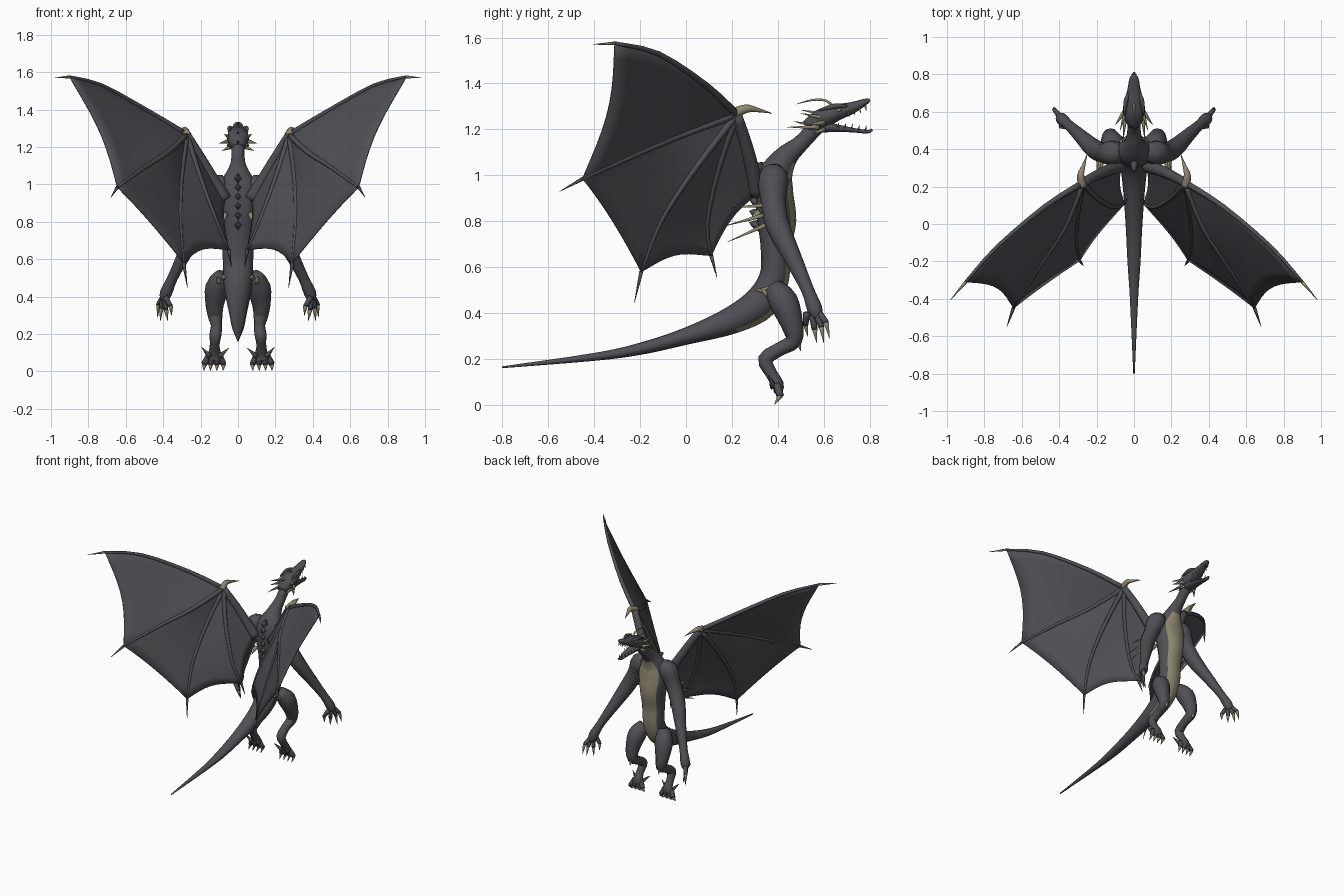
import bpy, bmesh, math
from mathutils import Vector

cube = bpy.data.objects.get("Cube")
if cube:
    bpy.data.objects.remove(cube, do_unlink=True)


def material(name, colour):
    mat = bpy.data.materials.new(name)
    mat.use_nodes = True
    mat.diffuse_color = (*colour, 1)
    mat.node_tree.nodes["Principled BSDF"].inputs["Base Color"].default_value = (*colour, 1)
    return mat


HIDE = material("charcoal hide", (0.08, 0.079, 0.09))
BONE = material("pale bone", (0.28, 0.25, 0.165))


def finish(name, bm, mats, mirror):
    mesh = bpy.data.meshes.new(name)
    bm.to_mesh(mesh)
    bm.free()
    for mat in mats:
        mesh.materials.append(mat)
    mesh.shade_smooth()
    obj = bpy.data.objects.new(name, mesh)
    bpy.context.collection.objects.link(obj)
    if mirror:
        mod = obj.modifiers.new("mirror", "MIRROR")
        mod.use_mirror_merge = False
    return obj


def smooth_path(points, steps):
    """Catmull-Rom curve through (x, y, z, side radius, depth radius) points."""
    pts = [tuple(p) if len(p) == 5 else (*p, p[3]) for p in points]
    out = []
    for i in range(len(pts) - 1):
        a, b, c, d = pts[max(i - 1, 0)], pts[i], pts[i + 1], pts[min(i + 2, len(pts) - 1)]
        for k in range(steps):
            t = k / steps
            out.append([q + t / 2 * (r - p + t * (2 * p - 5 * q + 4 * r - s + t * (3 * (q - r) + s - p)))
                        for p, q, r, s in zip(a, b, c, d)])
    return out + [list(pts[-1])]


def add_tube(bm, points, seg, steps, paint=None):
    path = smooth_path(points, steps)
    centres = [Vector(p[:3]) for p in path]
    rings = []
    for i, p in enumerate(path):
        tangent = (centres[min(i + 1, len(path) - 1)] - centres[max(i - 1, 0)]).normalized()
        side = Vector((1, 0, 0)) - tangent * tangent.x
        side.normalize()
        belly = tangent.cross(side)
        ring = []
        for k in range(seg):
            a = math.tau * k / seg
            ring.append(bm.verts.new(centres[i] + side * math.cos(a) * max(p[3], 0.001)
                                     + belly * math.sin(a) * max(p[4], 0.001)))
        rings.append(ring)
    for i in range(len(rings) - 1):
        for k in range(seg):
            n = (k + 1) % seg
            face = bm.faces.new((rings[i][k], rings[i][n], rings[i + 1][n], rings[i + 1][k]))
            if paint and paint(centres[i], math.sin(math.tau * (k + 0.5) / seg)):
                face.material_index = 1
    bm.faces.new(rings[0])
    bm.faces.new(rings[-1])


def tubes(name, paths, mat=HIDE, mirror=True, seg=8, steps=3, paint=None):
    bm = bmesh.new()
    for path in paths:
        add_tube(bm, path, seg, steps, paint)
    bmesh.ops.recalc_face_normals(bm, faces=bm.faces)
    return finish(name, bm, [mat, BONE], mirror)


def spike(base, tip, radius):
    return [(*base, radius), (*tip, 0.001)]


# Tail, torso and neck in one sweep, with the belly strip painted underneath
spine = [(-.8, .165, .004, .004), (-.4, .21, .022, .017), (-.2, .245, .035, .026),
         (0, .3, .045, .037), (.2, .37, .06, .06), (.33, .45, .075, .075),
         (.385, .56, .08, .065), (.39, .68, .085, .065), (.395, .8, .095, .085),
         (.385, .92, .115, .082), (.39, 1.0, .1, .075), (.435, 1.08, .052, .052),
         (.5, 1.14, .036, .036), (.57, 1.215, .036, .036)]
tubes("body", [[(0, *p) for p in spine]], mirror=False, seg=16, steps=4,
      paint=lambda c, s: s > 0.8 and c.y > 0.2 and c.z < 1.07)

# Head
skull = [(.53, 1.205, .035, .035), (.59, 1.245, .06, .045), (.66, 1.275, .05, .035),
         (.72, 1.293, .035, .026), (.78, 1.32, .024, .014), (.8, 1.33, .01, .006)]
jaw = [(.57, 1.215, .04, .03), (.64, 1.207, .038, .02), (.72, 1.198, .026, .011),
       (.79, 1.19, .016, .008), (.81, 1.2, .005, .006)]
tubes("skull", [[(0, *p) for p in skull]], mirror=False, seg=12)
tubes("lower_jaw", [[(0, *p) for p in jaw]], mirror=False, seg=10)
tubes("brow_ridges", [[(.03, .7, 1.3, .006), (.045, .65, 1.302, .012), (.05, .58, 1.285, .004)]])
tubes("eyes", [[(.046, .655, 1.283, .003), (.047, .665, 1.284, .008), (.044, .675, 1.286, .003)]], BONE)
tubes("head_crest", [[(0, .65, 1.29, .008), (0, .61, 1.325, .006), (0, .55, 1.328, .005), (0, .48, 1.31, .001)],
                     spike((0, .58, 1.27), (0, .5, 1.285), .009),
                     spike((0, .54, 1.22), (0, .47, 1.235), .009)], BONE, False, 6)
tubes("cheek_frill", [spike((.045, .6, 1.25), (.075, .5, 1.27), .012),
                      spike((.05, .6, 1.23), (.1, .53, 1.22), .014),
                      spike((.045, .58, 1.21), (.06, .44, 1.21), .012),
                      spike((.04, .6, 1.2), (.085, .55, 1.18), .012)], BONE, seg=6)
tubes("teeth", [spike((.034 - .006 * i, .66 + .03 * i, 1.205 - .003 * i),
                      (.034 - .006 * i, .665 + .03 * i, 1.23 - .003 * i), .005) for i in range(5)]
      + [spike((.036 - .005 * i, .68 + .025 * i, 1.268 + .009 * i),
               (.034 - .005 * i, .685 + .025 * i, 1.245 + .009 * i), .005) for i in range(5)], BONE, seg=5, steps=1)

# Row of plates down the back
tubes("back_plates", [[(0, .33, z, .022, .03), (0, .29, z + .01, .014, .014), (0, .275, z + .015, .001)]
                      for z in (.78, .83, .88, .93, .98, 1.03)], mirror=False, seg=4, steps=1)

# Arms, hands and elbow spurs
tubes("arms", [[(.07, .385, 1.0, .05), (.115, .38, .98, .068), (.155, .38, .89, .055),
                (.21, .4, .78, .052), (.29, .475, .62, .037), (.35, .53, .5, .028),
                (.385, .56, .42, .033), (.395, .575, .38, .02)]], seg=12)
fingers = [((.39, .525, .4), (.36, .52, .35), (.355, .53, .3)),
           ((.39, .55, .39), (.385, .56, .33), (.375, .57, .27)),
           ((.4, .57, .39), (.41, .59, .34), (.415, .6, .27)),
           ((.4, .58, .4), (.425, .61, .36), (.43, .625, .29))]
tubes("hand_fingers", [[(*a, .016), (*b, .013)] for a, b, c in fingers], seg=7)
tubes("hand_claws", [spike(b, c, .013) for a, b, c in fingers], BONE, seg=6)
tubes("elbow_spurs", [spike((.17, .35, .87), (.185, .2, .86), .012),
                      spike((.18, .35, .83), (.2, .17, .78), .012),
                      spike((.19, .36, .79), (.2, .18, .71), .012),
                      spike((.07, .32, .84), (.075, .27, .8), .018)], BONE, seg=6)

# Legs, feet and their spurs
tubes("legs", [[(.08, .38, .51, .045), (.112, .425, .45, .063), (.125, .462, .35, .048),
                (.12, .468, .28, .036), (.115, .41, .245, .03), (.12, .345, .2, .032),
                (.125, .37, .14, .026), (.125, .4, .09, .036, .026), (.13, .4, .055, .04, .018)]], seg=12)
toes = [((.1 + .018 * i, .395, .09), (.078 + .034 * i, .41, .04), (.08 + .034 * i, .385, .004))
        for i in range(4)]
tubes("toes", [[(*a, .017), (*b, .017)] for a, b, c in toes], seg=7)
tubes("toe_claws", [spike(b, c, .014) for a, b, c in toes], BONE, seg=6)
tubes("foot_spurs", [spike((.1, .38, .08), (.05, .36, .125), .016),
                     spike((.15, .38, .08), (.195, .36, .13), .016)], seg=6)
tubes("leg_spurs", [spike((.12, .485, .29), (.12, .5, .235), .02),
                    spike((.07, .36, .5), (.075, .3, .5), .022),
                    spike((.1, .36, .48), (.11, .32, .51), .018)], BONE, seg=6)

# Wing bones fan out from the wrist; each list runs to the edge of the skin
wrist = (.275, .22, 1.265)
leading = [wrist, (.48, .09, 1.39), (.73, -.12, 1.53), (.9, -.31, 1.575)]
outer = [wrist, (.37, -.02, 1.175), (.5, -.22, 1.09), (.645, -.45, .985)]
middle = [wrist, (.305, .04, 1.03), (.31, -.11, .8), (.29, -.195, .58)]
inner = [wrist, (.2, .14, 1.03), (.11, .09, .79), (.05, .11, .65)]
arm = [wrist, (.2, .26, 1.14), (.13, .29, 1.02), (.07, .31, .92)]
bones = (leading, outer, middle, inner)
tips = ((.98, -.405, 1.57), (.68, -.55, .93), (.27, -.225, .445), (.035, .135, .555))


def bone_path(points):
    return [(*p, .017 - .003 * i) for i, p in enumerate(points)]


tubes("wing_fingers", [bone_path(b) for b in bones])
tubes("wing_arms", [[(*p, .024 + .004 * i) for i, p in enumerate(arm)]], seg=10)
tubes("wing_finger_points", [spike(b[-1], t, .01) for b, t in zip(bones[1:], tips[1:])], seg=6)
tubes("wing_tip_claws", [spike(leading[-1], tips[0], .009)], BONE, seg=6)
tubes("wing_thumb_claws", [[(.275, .2, 1.265, .024), (.285, .26, 1.29, .019),
                            (.27, .31, 1.285, .01), (.25, .375, 1.27, .001)]], BONE)


def wing_panel(bm, a, b, sag, n=9):
    """Skin stretched between two bones, with a scalloped outer edge."""
    edges = []
    for bone in (a, b):
        edges.append([Vector(p[:3]) for p in smooth_path([(*q, 0) for q in bone], n)])
    last = len(edges[0]) - 1
    grid = []
    for i in range(n + 1):
        row = []
        for j in range(n + 1):
            s = j / n
            t = i / n * (1 - sag * 4 * s * (1 - s)) * last
            k = min(int(t), last - 1)
            p, q = (e[k].lerp(e[k + 1], t - k) for e in edges)
            row.append(bm.verts.new(p.lerp(q, s)))
        grid.append(row)
    for i in range(n):
        for j in range(n):
            bm.faces.new((grid[i][j], grid[i][j + 1], grid[i + 1][j + 1], grid[i + 1][j]))


# Wing skin
bm = bmesh.new()
for a, b, sag in ((leading, outer, .09), (outer, middle, .03), (middle, inner, .1), (inner, arm, .12)):
    wing_panel(bm, a, b, sag)
bmesh.ops.remove_doubles(bm, verts=bm.verts, dist=0.0005)
bmesh.ops.recalc_face_normals(bm, faces=bm.faces)
skin = finish("wing_skin", bm, [HIDE], True)
thick = skin.modifiers.new("thickness", "SOLIDIFY")
thick.thickness = 0.006
thick.offset = 0
